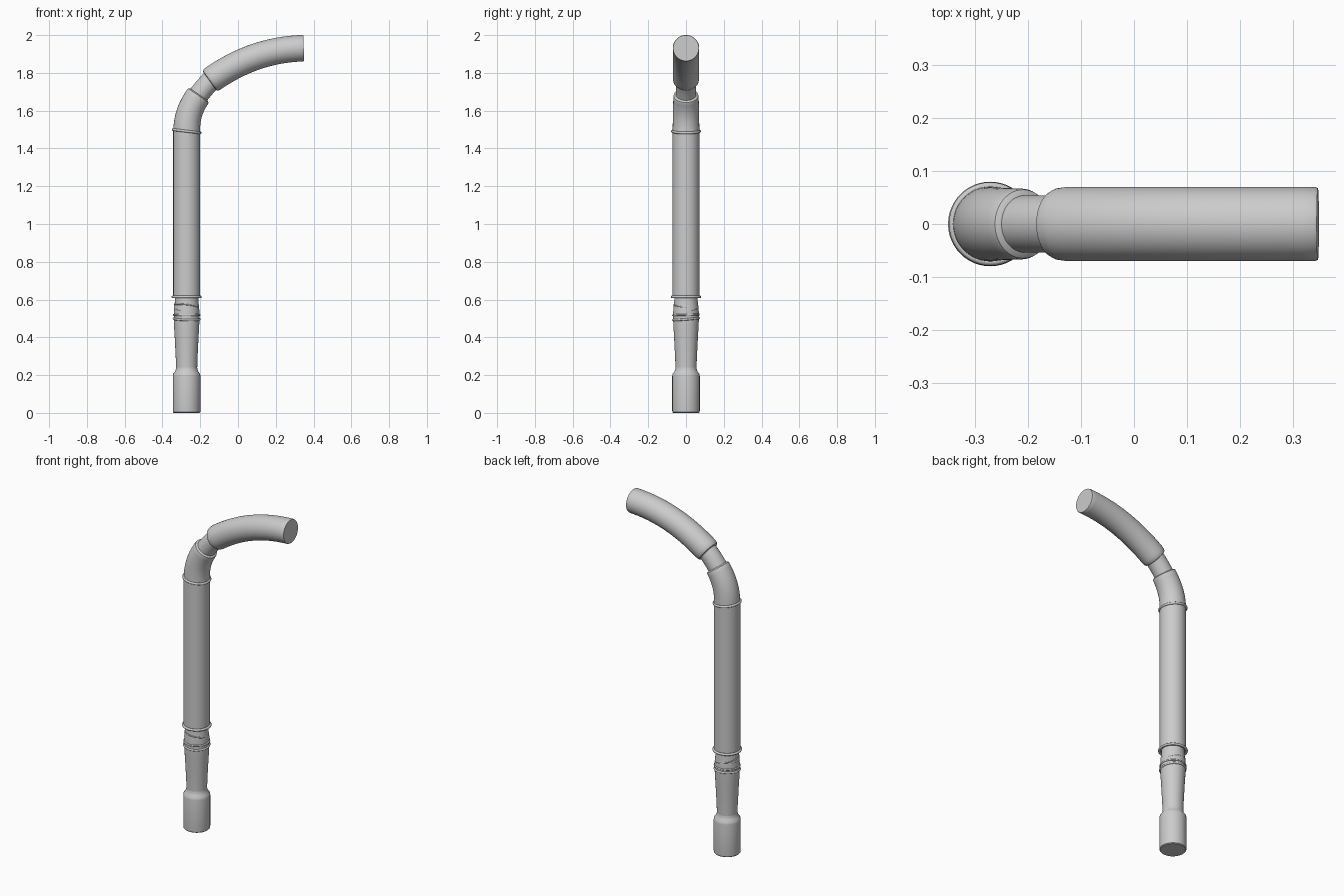
import bpy, bmesh, math
from mathutils import Vector

if "Cube" in bpy.data.objects:
    bpy.data.objects.remove(bpy.data.objects["Cube"])

AX = -0.272   # x of the upright axis
N = 48


def finish(name, bm, angle=35):
    bmesh.ops.recalc_face_normals(bm, faces=bm.faces[:])
    me = bpy.data.meshes.new(name)
    bm.to_mesh(me)
    bm.free()
    ob = bpy.data.objects.new(name, me)
    bpy.context.collection.objects.link(ob)
    bpy.ops.object.select_all(action='DESELECT')
    ob.select_set(True)
    bpy.context.view_layer.objects.active = ob
    bpy.ops.object.shade_smooth_by_angle(angle=math.radians(angle))
    return ob


def tube(name, stations):
    """Capped round tube; stations are (centre, tangent, radius) in the xz plane."""
    bm = bmesh.new()
    rings = []
    for c, t, r in stations:
        t = Vector(t).normalized()
        side = Vector((t.z, 0, -t.x))
        rings.append([bm.verts.new(Vector(c) + r * (side * math.cos(a) + Vector((0, math.sin(a), 0))))
                      for a in (2 * math.pi * k / N for k in range(N))])
    for p, q in zip(rings, rings[1:]):
        for k in range(N):
            bm.faces.new((p[k], p[(k + 1) % N], q[(k + 1) % N], q[k]))
    bm.faces.new(rings[0][::-1])
    bm.faces.new(rings[-1])
    return finish(name, bm)


def upright(name, profile):
    return tube(name, [((AX, 0, z), (0, 0, 1), r) for r, z in profile])


def bent(name, p0, p1, p2, p3, profile):
    """Tube along a bezier in xz; profile is (parameter, radius)."""
    P = [Vector((x, 0, z)) for x, z in (p0, p1, p2, p3)]
    st = []
    for t, r in profile:
        u = 1 - t
        c = P[0] * u**3 + P[1] * 3 * u * u * t + P[2] * 3 * u * t * t + P[3] * t**3
        d = (P[1] - P[0]) * u * u + (P[2] - P[1]) * 2 * u * t + (P[3] - P[2]) * t * t
        st.append((c, d, r))
    return tube(name, st)


def ring(name, z, major, minor, tilt=0.0, tilt_x=0.0):
    bpy.ops.mesh.primitive_torus_add(major_segments=N, minor_segments=10, major_radius=major,
                                     minor_radius=minor, location=(AX, 0, z), rotation=(tilt_x, tilt, 0))
    ob = bpy.context.object
    ob.name = name
    bpy.ops.object.shade_smooth()


# ferrule at the foot
upright("ferrule", [(0.068, 0), (0.072, 0.004), (0.073, 0.012), (0.073, 0.195), (0.071, 0.207),
                    (0.062, 0.218), (0.057, 0.232), (0.055, 0.25)])

# tapered lower shaft and narrow collar
upright("lower_shaft", [(0.056, 0.23), (0.057, 0.28), (0.060, 0.34), (0.063, 0.40), (0.066, 0.45),
                        (0.068, 0.49), (0.068, 0.53), (0.066, 0.56), (0.062, 0.59), (0.062, 0.62)])

# main shaft
upright("main_shaft", [(0.071, 0.612), (0.071, 0.9), (0.071, 1.2), (0.071, 1.495)])

# elbow, narrowing to a rounded shoulder
bent("elbow", (AX, 1.485), (AX, 1.565), (-0.252, 1.62), (-0.207, 1.684),
     [(k / 14 * 0.95, 0.071 - 0.004 * k / 14) for k in range(15)] + [(0.98, 0.065), (1, 0.058), (1.01, 0.05)])

# neck between elbow and handle
bent("neck", (-0.225, 1.66), (-0.2, 1.695), (-0.17, 1.735), (-0.13, 1.77),
     [(k / 8, 0.054) for k in range(9)])

# curved handle
bent("handle", (-0.150, 1.757), (0.0, 1.865), (0.16, 1.925), (0.348, 1.931),
     [(0, 0.058), (0.005, 0.064), (0.02, 0.068)]
     + [(0.05 + 0.94 * k / 24, 0.070) for k in range(25)] + [(1, 0.068)])

# collar rings at both ends of the main shaft
ring("upper_ring", 1.491, 0.072, 0.007, tilt=0.12)
ring("lower_ring", 0.614, 0.073, 0.007)

# binding wound round the lower shaft
for i, (z, r, m, tx, ty) in enumerate([(0.497, 0.068, 0.006, 0.08, 0.03), (0.519, 0.068, 0.005, 0.03, 0.0),
                                       (0.545, 0.064, 0.004, 0.15, 0.14), (0.565, 0.063, 0.004, -0.12, 0.12)]):
    ring("binding_%d" % (i + 1), z, r, m, ty, tx)
